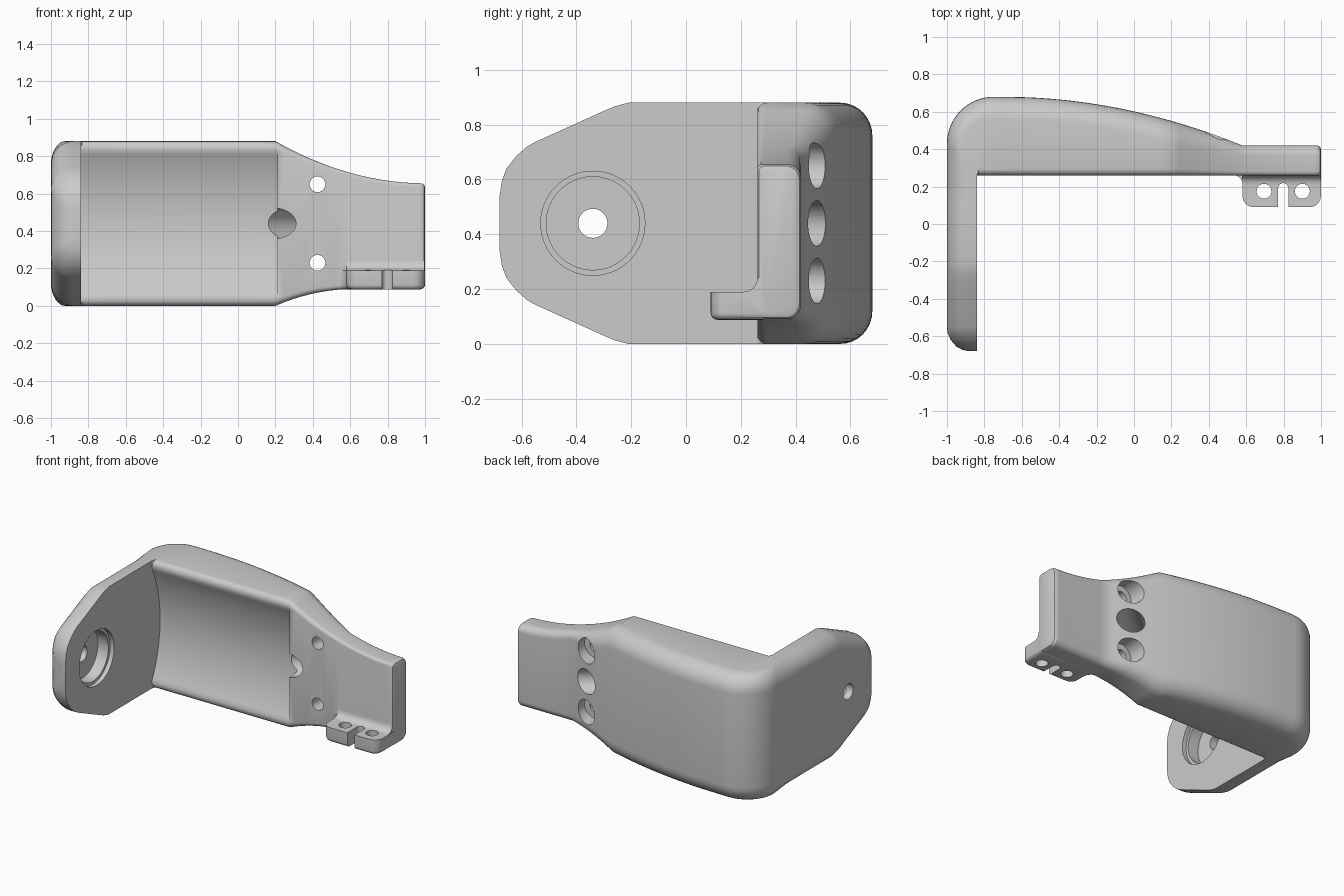
import bpy, bmesh
from math import sin, cos, radians
from mathutils import Vector

if "Cube" in bpy.data.objects:
    bpy.data.objects.remove(bpy.data.objects["Cube"], do_unlink=True)

grey = bpy.data.materials.new("light_grey")
grey.use_nodes = True
grey.diffuse_color = (0.6, 0.6, 0.6, 1)
grey.node_tree.nodes["Principled BSDF"].inputs["Base Color"].default_value = (0.6, 0.6, 0.6, 1)

MID = 0.44          # half of the height
INNER_X, INNER_Y = -0.84, 0.26


def finish(bm, name):
    bmesh.ops.recalc_face_normals(bm, faces=bm.faces)
    if bm.calc_volume(signed=True) < 0:
        bmesh.ops.reverse_faces(bm, faces=bm.faces)
    mesh = bpy.data.meshes.new(name)
    bm.to_mesh(mesh)
    bm.free()
    mesh.materials.append(grey)
    ob = bpy.data.objects.new(name, mesh)
    bpy.context.collection.objects.link(ob)
    return ob


def volume(mesh):
    bm = bmesh.new()
    bm.from_mesh(mesh)
    result = bm.calc_volume(signed=True)
    bm.free()
    return result


def arc(cx, cy, r, start, end, n):
    return [(cx + r * cos(radians(start + (end - start) * i / n)),
             cy + r * sin(radians(start + (end - start) * i / n))) for i in range(n + 1)]


def section(p, q, low, high, r_out, r_in):
    """Rounded upright section running from inner point p to outer point q."""
    p, q = Vector(p), Vector(q)
    length = (q - p).length
    r_out = min(r_out, 0.8 * length)
    outline = (arc(length - r_out, low + r_out, r_out, -90, 0, 8)
               + arc(length - r_out, high - r_out, r_out, 0, 90, 8)
               + arc(r_in, high - r_in, r_in, 90, 180, 4)
               + arc(r_in, low + r_in, r_in, 180, 270, 4))
    way = (q - p) / length
    return [(*(p + way * d), z) for d, z in outline]


def loft(rings, name):
    bm = bmesh.new()
    rows = [[bm.verts.new(c) for c in ring] for ring in rings]
    for a, b in zip(rows, rows[1:]):
        for i in range(len(a)):
            j = (i + 1) % len(a)
            bm.faces.new((a[i], a[j], b[j], b[i]))
    bm.faces.new(rows[0])
    bm.faces.new(rows[-1])
    bmesh.ops.remove_doubles(bm, verts=bm.verts, dist=0.0002)
    return finish(bm, name)


def prism(points, place, low, high, name, bevel=0):
    """Extrude a 2D outline; place maps (u, v, w) to x, y, z."""
    bm = bmesh.new()
    a = [bm.verts.new(place(u, v, low)) for u, v in points]
    b = [bm.verts.new(place(u, v, high)) for u, v in points]
    base = bm.faces.new(a)
    bm.faces.new(b)
    for i in range(len(a)):
        j = (i + 1) % len(a)
        bm.faces.new((a[i], a[j], b[j], b[i]))
    bmesh.ops.recalc_face_normals(bm, faces=bm.faces)
    if bevel:
        bmesh.ops.bevel(bm, geom=list(base.edges), offset=bevel, segments=4,
                        profile=0.5, affect='EDGES')
    return finish(bm, name)


def cylinder(start, end, r, n=48):
    start, end = Vector(start), Vector(end)
    bm = bmesh.new()
    bmesh.ops.create_cone(bm, cap_ends=True, segments=n, radius1=r, radius2=r,
                          depth=(end - start).length)
    turn = Vector((0, 0, 1)).rotation_difference(end - start).to_matrix()
    for v in bm.verts:
        v.co = turn @ v.co + (start + end) / 2
    return finish(bm, "cutter")


def combine(target, tool, operation='DIFFERENCE'):
    """Boolean that moves on to the next solver if one loses the solid."""
    before = target.data.copy()
    size = volume(before)
    for solver in ('EXACT', 'MANIFOLD', 'FLOAT'):
        mod = target.modifiers.new("cut", 'BOOLEAN')
        mod.operation, mod.object, mod.solver = operation, tool, solver
        bpy.context.view_layer.objects.active = target
        bpy.ops.object.modifier_apply(modifier=mod.name)
        if 0.7 * size < volume(target.data) < 1.3 * size:
            break
        target.data = before.copy()
    bpy.data.meshes.remove(before)
    bpy.data.objects.remove(tool, do_unlink=True)


def along_z(u, v, w):
    return (u, v, w)


def along_x(u, v, w):
    return (w, u, v)


rings = []

# End plate: y, outer x, half height
for y, x, half in [(-0.68, -0.88, 0.1), (-0.672, -0.92, 0.155), (-0.655, -0.95, 0.2),
                   (-0.62, -0.98, 0.245), (-0.58, -0.997, 0.28), (-0.55, -1, 0.297),
                   (-0.3, -1, 0.41), (-0.26, -1, 0.427), (-0.21, -1, MID),
                   (0.1, -1, MID)]:
    rings.append(section((INNER_X, y), (x, y), MID - half, MID + half, 0.12, 0))

# Outer bend, fanned about the inner corner
for q in [(-1, 0.26)] + arc(-0.75, 0.43, 0.25, 180, 90, 16):
    rings.append(section((INNER_X, INNER_Y), q, 0, 2 * MID, 0.12, 0))
rings.append(section((-0.836, INNER_Y), (-0.74, 0.68), 0, 2 * MID, 0.12, 0.035))


# Beam with bowed back and narrowed arm
def beam(x, inset=0):
    back = 0.68 - 0.159 * (min(x, 0.58) + 0.7) ** 2
    high = 0.655 + 0.225 * (min(1, (1 - x) / 0.8)) ** 2
    low = 0.09 * (1 - min(1, max(0, (0.62 - x) / 0.42)) ** 2)
    t = min(1, max(0, (x - 0.2) / 0.38))
    return section((x, INNER_Y + inset), (x, back - inset), low + inset, high - inset,
                   0.12 - 0.07 * t, 0.035 - 0.015 * t)


for i in range(11):
    rings.append(beam(-0.6 + 0.08 * i))
for i in range(1, 17):
    rings.append(beam(0.2 + 0.0475 * i))
for x, inset in [(0.98, 0), (0.994, 0.006), (1, 0.019)]:
    rings.append(beam(x, inset))
body = loft(rings, "bracket_body")

# Slotted tab under the arm, and the fillet above it
tab_outline = (arc(0.64, 0.15, 0.06, 180, 270, 6) + arc(0.939, 0.15, 0.06, 270, 360, 6)
               + [(0.999, 0.3), (0.54, 0.3)] + arc(0.53, 0.212, 0.05, 90, 0, 5))
tab = prism(tab_outline, along_z, 0.088, 0.19, "tab", 0.025)
combine(body, tab, 'UNION')
fillet = prism(arc(0.21, 0.24, 0.05, -90, 0, 6) + [(0.3, 0.24), (0.3, 0.15), (0.21, 0.15)],
               along_x, 0.581, 0.996, "tab_fillet")
combine(body, fillet, 'UNION')
for x in (0.695, 0.9):
    combine(body, cylinder((x, 0.175, 0), (x, 0.175, 0.235), 0.04, 32))
slot = prism(arc(0.798, 0.192, 0.027, 0, 180, 10) + [(0.771, 0), (0.825, 0)],
             along_z, 0, 0.3, "slot_cutter")
combine(body, slot)

# Shallow trough along the front of the beam
radius = 0.89
combine(body, cylinder((-0.8395, 0.35 - radius, MID), (0.21, 0.35 - radius, MID), radius, 192))

# Stepped bearing seat and bore in the plate
for r, depth in ((0.19, 0.03), (0.17, 0.11), (0.053, 0.3)):
    combine(body, cylinder((INNER_X + 0.1, -0.34, MID), (INNER_X - depth, -0.34, MID), r, 64))

# Counterbored screw holes and the slanted cable hole
for z in (MID - 0.21, MID + 0.21):
    combine(body, cylinder((0.425, 0, z), (0.425, 0.8, z), 0.042, 40))
    combine(body, cylinder((0.425, 0.38, z), (0.425, 0.8, z), 0.083))
combine(body, cylinder((0.065, 0.15, MID), (0.75, 0.77, MID), 0.083))

# Shading
bpy.ops.object.select_all(action='DESELECT')
body.select_set(True)
bpy.context.view_layer.objects.active = body
bpy.ops.object.shade_smooth_by_angle(angle=radians(28))
